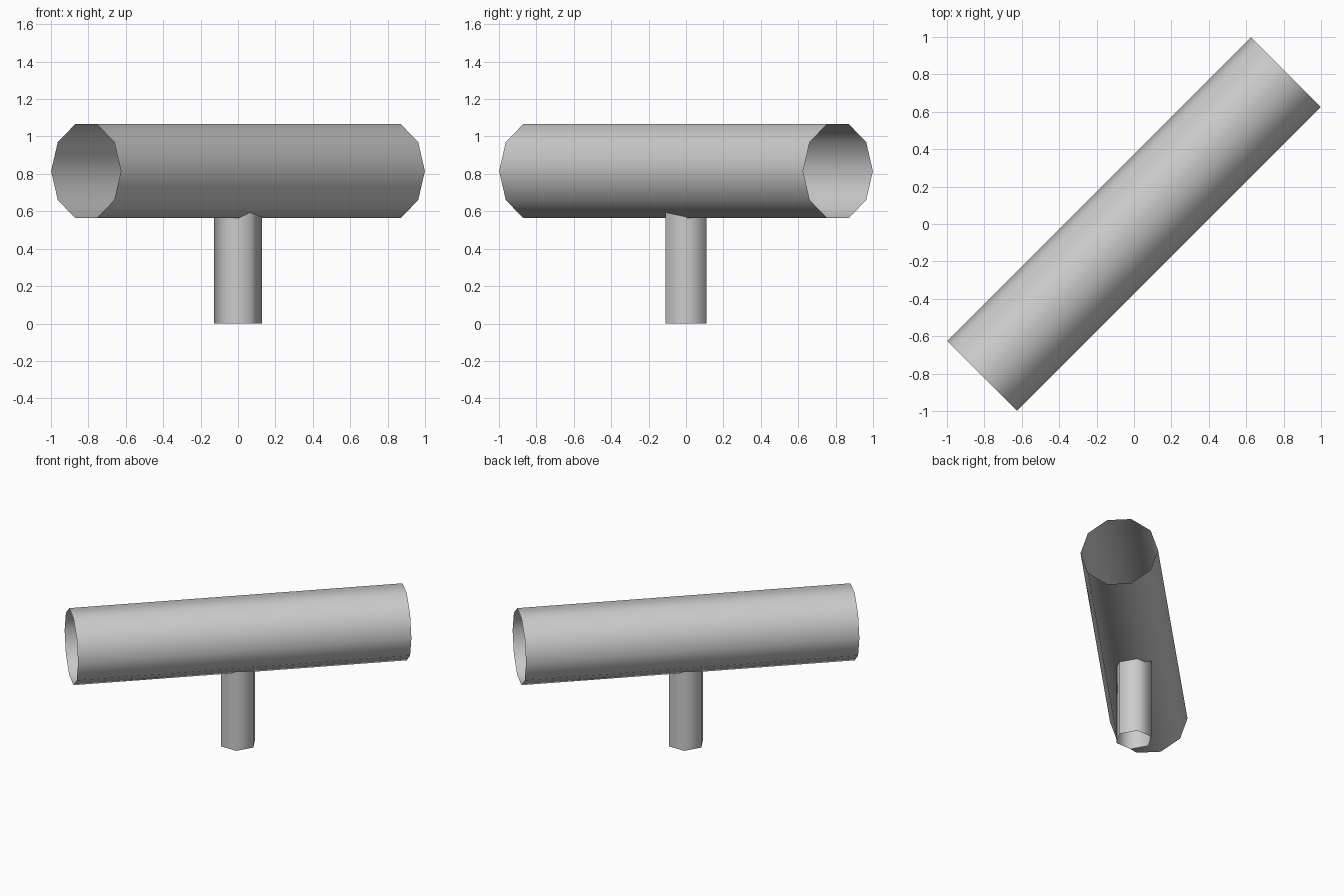
import bpy, math
from mathutils import Matrix

if "Cube" in bpy.data.objects:
    bpy.data.objects.remove(bpy.data.objects["Cube"])

grey = bpy.data.materials.new("light grey")
grey.diffuse_color = (0.6, 0.6, 0.6, 1)
grey.use_nodes = True
grey.node_tree.nodes["Principled BSDF"].inputs["Base Color"].default_value = grey.diffuse_color


def open_pipe(name, sides, radius, length, matrix):
    """Open-ended smooth pipe along its local z axis."""
    bpy.ops.mesh.primitive_cylinder_add(vertices=sides, radius=radius,
                                        depth=length, end_fill_type='NOTHING')
    obj = bpy.context.object
    obj.name = name
    obj.data.transform(matrix)
    obj.data.materials.append(grey)
    bpy.ops.object.shade_smooth()
    return obj


# Horizontal barrel lying diagonally, with corners at its widest sides
barrel_turn = (Matrix.Translation((0, 0, 0.815))
               @ Matrix.Rotation(math.radians(-45), 4, 'Z')
               @ Matrix.Rotation(math.radians(90), 4, 'X')
               @ Matrix.Rotation(math.radians(90), 4, 'Z'))
open_pipe("barrel", 10, 0.264, 2.298, barrel_turn)

# Six-sided post below, reaching just into the barrel wall
post_turn = (Matrix.Translation((0, 0, 0.30))
             @ Matrix.Rotation(math.radians(90), 4, 'Z'))
open_pipe("post", 6, 0.127, 0.60, post_turn)
